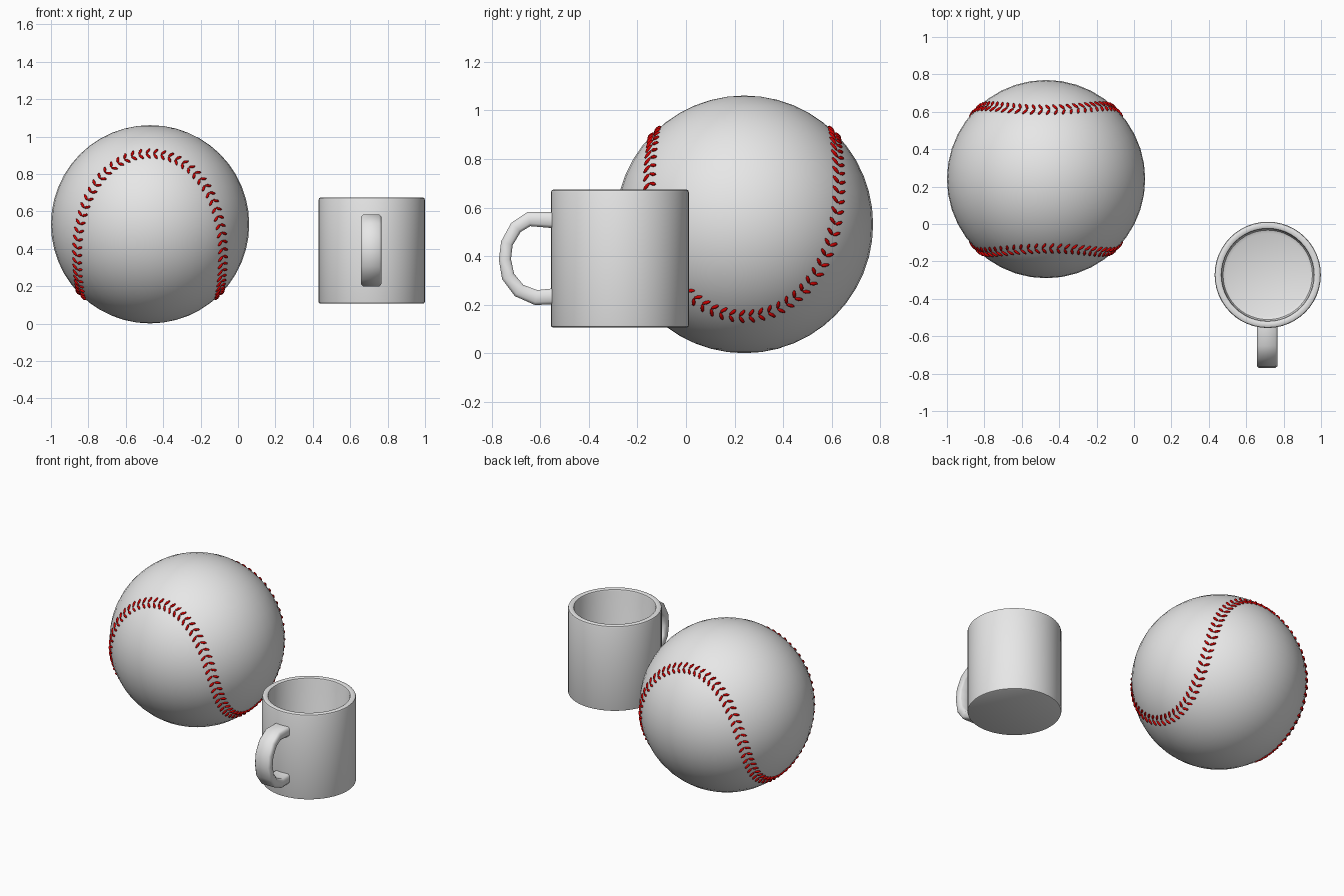
import bpy, bmesh, math
from mathutils import Vector, Matrix

if "Cube" in bpy.data.objects:
    bpy.data.objects.remove(bpy.data.objects["Cube"])


def material(name, color):
    m = bpy.data.materials.new(name)
    m.diffuse_color = (*color, 1.0)
    m.use_nodes = True
    m.node_tree.nodes["Principled BSDF"].inputs["Base Color"].default_value = m.diffuse_color
    return m


WHITE = material("off_white", (0.8, 0.8, 0.8))
RED = material("stitch_red", (0.64, 0.0, 0.0))


def finish(bm, name, mat, angle=40):
    bmesh.ops.recalc_face_normals(bm, faces=bm.faces)
    mesh = bpy.data.meshes.new(name)
    bm.to_mesh(mesh)
    bm.free()
    mesh.materials.append(mat)
    ob = bpy.data.objects.new(name, mesh)
    bpy.context.collection.objects.link(ob)
    bpy.ops.object.select_all(action='DESELECT')
    ob.select_set(True)
    bpy.context.view_layer.objects.active = ob
    bpy.ops.object.shade_smooth_by_angle(angle=math.radians(angle))
    return ob


def bridge(bm, a, b):
    n = len(a)
    for i in range(n):
        bm.faces.new((a[i], a[(i + 1) % n], b[(i + 1) % n], b[i]))


# Ball
R, C = 0.53, Vector((-0.47, 0.24, 0.531))
bm = bmesh.new()
bmesh.ops.create_uvsphere(bm, u_segments=40, v_segments=24, radius=R,
                          matrix=Matrix.Translation(C))
finish(bm, "ball", WHITE)


# Seam curve on the unit sphere, turned so its lobes face front, back and sides
def seam(t):
    a, b = 0.85, 0.15
    p = Vector((a * math.cos(t) + b * math.cos(3 * t),
                a * math.sin(t) - b * math.sin(3 * t),
                2 * math.sqrt(a * b) * math.sin(2 * t)))
    return Matrix.Rotation(math.radians(45), 3, 'Z') @ p


# Stitches: herringbone pairs of slim beads along the seam
bm = bmesh.new()
PAIRS = 108
for k in range(PAIRS):
    t = 2 * math.pi * k / PAIRS
    n = seam(t).normalized()
    along = (seam(t + 0.01) - seam(t - 0.01)).normalized()
    across = n.cross(along)
    for side in (-1, 1):
        d = (across * side * 0.86 + along * 0.5).normalized()
        mid = n + (across * side * 0.019 + along * 0.01) / R
        pos = C + mid.normalized() * R
        rot = Matrix((d, n.cross(d), n)).transposed().to_4x4()
        size = Matrix.Diagonal((0.021, 0.0075, 0.0085, 1))
        bmesh.ops.create_uvsphere(bm, u_segments=8, v_segments=6, radius=1,
                                  matrix=Matrix.Translation(pos) @ rot @ size)
finish(bm, "ball_stitches", RED, 80)

# Mug body: turned profile from underside centre, over the rim, to the floor
MX, MY = 0.715, -0.272
profile = [(0.276, 0.107), (0.282, 0.11), (0.284, 0.116), (0.284, 0.662),
           (0.281, 0.671), (0.273, 0.675), (0.257, 0.675), (0.249, 0.671),
           (0.246, 0.662), (0.246, 0.185), (0.239, 0.168), (0.222, 0.16)]
bm = bmesh.new()
SEG = 48
rings = [[bm.verts.new((MX + r * math.cos(2 * math.pi * i / SEG),
                        MY + r * math.sin(2 * math.pi * i / SEG), z))
          for i in range(SEG)] for r, z in profile]
for a, b in zip(rings, rings[1:]):
    bridge(bm, a, b)
bm.faces.new(rings[0])
bm.faces.new(rings[-1])
finish(bm, "mug_body", WHITE)

# Mug handle: chamfered flat section swept along a side loop (y, z, half thickness)
path = [(-0.54, 0.548, 0.033), (-0.646, 0.553, 0.030), (-0.70, 0.518, 0.027),
        (-0.737, 0.453, 0.025), (-0.745, 0.387, 0.025), (-0.732, 0.317, 0.027),
        (-0.687, 0.259, 0.029), (-0.617, 0.23, 0.031), (-0.54, 0.235, 0.033)]
section = [(-1, -0.6), (-0.8, -1), (0.8, -1), (1, -0.6),
           (1, 0.6), (0.8, 1), (-0.8, 1), (-1, 0.6)]
bm = bmesh.new()
rings = []
for i, (y, z, h) in enumerate(path):
    p, q = path[max(i - 1, 0)], path[min(i + 1, len(path) - 1)]
    tan = Vector((q[0] - p[0], q[1] - p[1])).normalized()
    rings.append([bm.verts.new((MX - 0.003 + 0.055 * u, y - tan.y * h * v, z + tan.x * h * v))
                  for u, v in section])
for a, b in zip(rings, rings[1:]):
    bridge(bm, a, b)
bm.faces.new(rings[0])
bm.faces.new(rings[-1])
finish(bm, "mug_handle", WHITE, 60)
